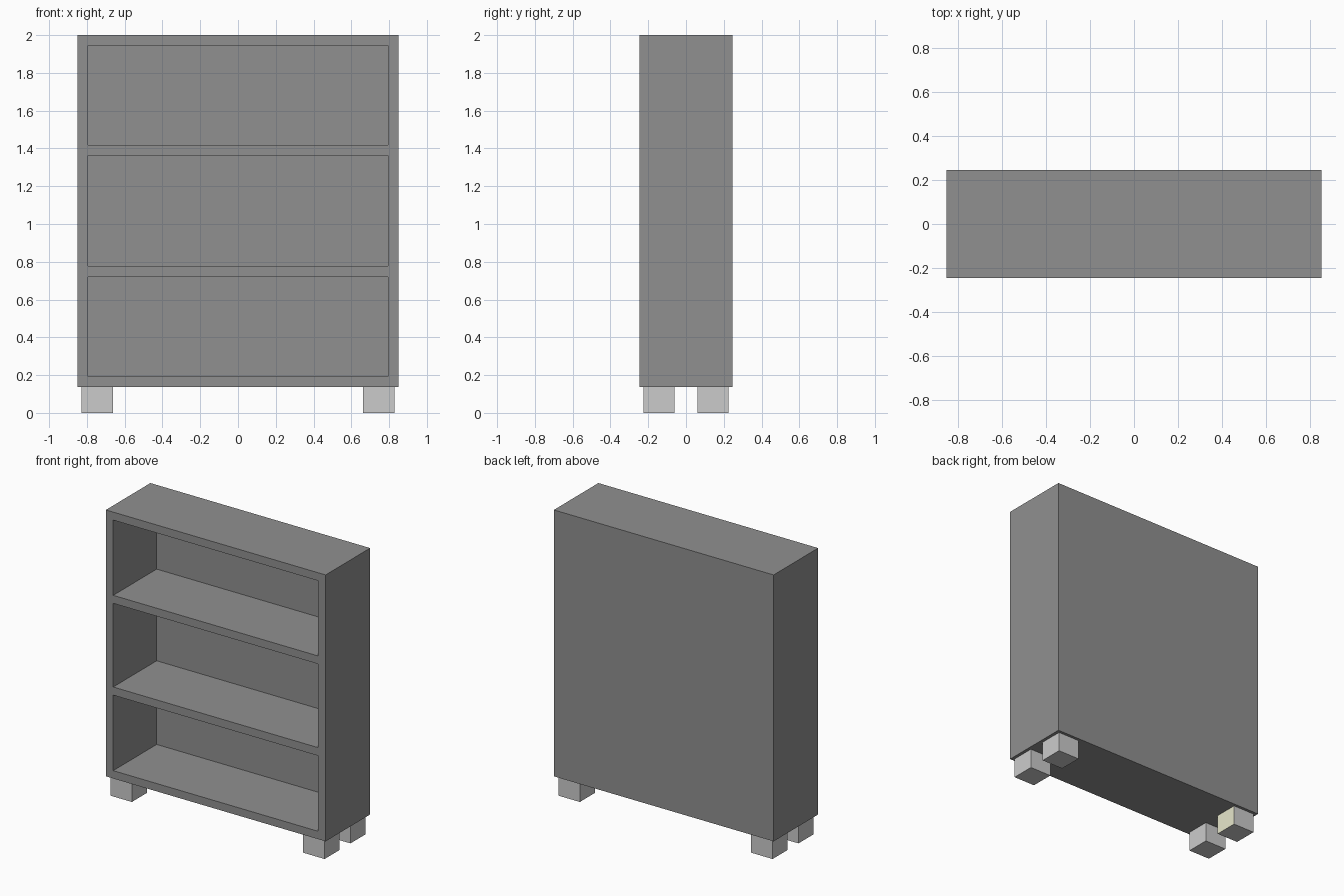
import bpy
import bmesh
from mathutils import Matrix, Vector

if "Cube" in bpy.data.objects:
    bpy.data.objects.remove(bpy.data.objects["Cube"])


def material(name, rgb):
    mat = bpy.data.materials.new(name)
    mat.diffuse_color = (*rgb, 1.0)
    mat.use_nodes = True
    mat.node_tree.nodes["Principled BSDF"].inputs["Base Color"].default_value = mat.diffuse_color
    return mat


def box(name, lo, hi, mat=None):
    """Box between two corners, with vertices in world space."""
    lo, hi = Vector(lo), Vector(hi)
    bm = bmesh.new()
    m = Matrix.Translation((lo + hi) / 2) @ Matrix.Diagonal((*(hi - lo), 1.0))
    bmesh.ops.create_cube(bm, size=1.0, matrix=m)
    mesh = bpy.data.meshes.new(name)
    bm.to_mesh(mesh)
    bm.free()
    if mat:
        mesh.materials.append(mat)
    obj = bpy.data.objects.new(name, mesh)
    bpy.context.collection.objects.link(obj)
    return obj


W, D, BASE, TOP = 0.85, 0.246, 0.137, 2.0
dark = material("dark_grey", (0.28, 0.28, 0.28))
cream = material("cream", (0.8, 0.8, 0.6))

# Cabinet body, one solid with three open compartments
body = box("cabinet_body", (-W, -D, BASE), (W, D, TOP), dark)
for i, (z0, z1) in enumerate([(0.192, 0.72), (0.777, 1.362), (1.418, 1.944)]):
    cutter = box(f"compartment_cutter_{i + 1}",
                 (-0.793, -D - 0.1, z0), (0.793, D - 0.012, z1), dark)
    cutter.hide_render = True
    cutter.hide_viewport = True
    cutter.display_type = 'WIRE'
    mod = body.modifiers.new(f"compartment_{i + 1}", 'BOOLEAN')
    mod.operation = 'DIFFERENCE'
    mod.solver = 'EXACT'
    mod.object = cutter

# Four block feet, inset from the body edges
for sx, xname in ((-1, "left"), (1, "right")):
    for sy, yname in ((-1, "front"), (1, "back")):
        xs = sorted((sx * 0.663, sx * 0.828))
        ys = sorted((sy * 0.06, sy * 0.226))
        foot = box(f"{yname}_{xname}_foot", (xs[0], ys[0], 0), (xs[1], ys[1], BASE))
        # The inner side of the back left foot is cream
        if (sx, sy) == (-1, 1):
            foot.data.materials.append(material("light_grey", (0.8, 0.8, 0.8)))
            foot.data.materials.append(cream)
            for p in foot.data.polygons:
                if p.normal.x > 0.9:
                    p.material_index = 1
